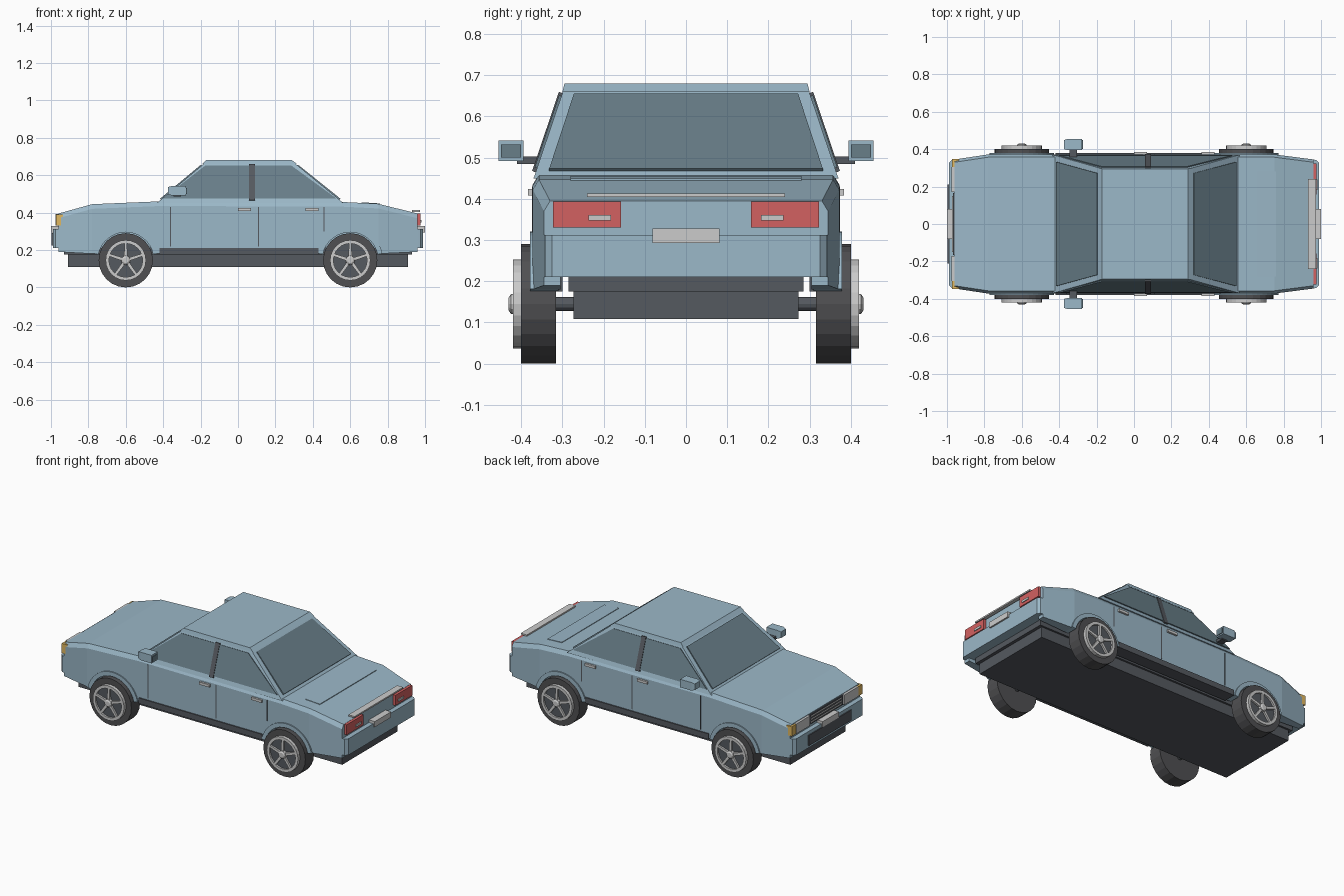
import bpy, bmesh, math
from mathutils import Vector

if "Cube" in bpy.data.objects:
    bpy.data.objects.remove(bpy.data.objects["Cube"])

def mat(name, r, g, b):
    m = bpy.data.materials.new(name)
    m.diffuse_color = (r, g, b, 1)
    m.use_nodes = True
    m.node_tree.nodes["Principled BSDF"].inputs["Base Color"].default_value = m.diffuse_color
    return m

PAINT = mat("paint", .33, .48, .58)
GLASS = mat("glass", .14, .21, .25)
DARK = mat("dark_trim", .09, .10, .115)
RUBBER = mat("rubber", .08, .08, .085)
CHROME = mat("chrome", .62, .63, .62)
RED = mat("red_lens", .65, .12, .12)
AMBER = mat("amber_lens", .75, .48, .12)

def finish(name, bm, m):
    bmesh.ops.recalc_face_normals(bm, faces=bm.faces)
    me = bpy.data.meshes.new(name)
    bm.to_mesh(me)
    bm.free()
    ob = bpy.data.objects.new(name, me)
    if m:
        me.materials.append(m)
    bpy.context.collection.objects.link(ob)
    return ob

def loft(name, rings, m):
    """Skin a list of equal-length point rings and cap both ends."""
    bm = bmesh.new()
    vs = [[bm.verts.new(p) for p in r] for r in rings]
    n = len(vs[0])
    for a, b in zip(vs, vs[1:]):
        for i in range(n):
            j = (i + 1) % n
            bm.faces.new((a[i], a[j], b[j], b[i]))
    bm.faces.new(vs[0])
    bm.faces.new(vs[-1])
    return finish(name, bm, m)

def box(name, x, y, z, m):
    return loft(name, [[(x[0], y[0], k), (x[1], y[0], k), (x[1], y[1], k), (x[0], y[1], k)] for k in z], m)

def panel(name, pts, out, m, t=.005):
    """Thin plate on a sloped surface, thickened along the direction out."""
    o = Vector(out).normalized() * t
    return loft(name, [[Vector(p) - o for p in pts], [Vector(p) + o for p in pts]], m)

def circle(cx, y, cz, r, n, a0=0, a1=2 * math.pi):
    return [(cx + r * math.cos(a0 + (a1 - a0) * i / n), y, cz + r * math.sin(a0 + (a1 - a0) * i / n)) for i in range(n)]

def disc(name, cx, cz, profile, m, n=24):
    """Turned part along y; profile holds (y, radius) pairs."""
    return loft(name, [circle(cx, y, cz, r, n) for y, r in profile], m)

def ring(name, cx, cz, y0, y1, r0, r1, m, n=24, a0=0, a1=2 * math.pi):
    """Full or partial ring around the y axis."""
    bm = bmesh.new()
    secs = []
    full = abs(a1 - a0 - 2 * math.pi) < 1e-4
    for i in range(n if full else n + 1):
        a = a0 + (a1 - a0) * i / n
        secs.append([bm.verts.new((cx + r * math.cos(a), y, cz + r * math.sin(a)))
                     for r, y in ((r0, y0), (r1, y0), (r1, y1), (r0, y1))])
    pairs = list(zip(secs, secs[1:])) + ([(secs[-1], secs[0])] if full else [])
    for a, b in pairs:
        for i in range(4):
            j = (i + 1) % 4
            bm.faces.new((a[i], a[j], b[j], b[i]))
    if not full:
        bm.faces.new(secs[0])
        bm.faces.new(secs[-1])
    return finish(name, bm, m)

# Lower body lofted along x, with an open channel underneath
def section(x, hw, zb, zt):
    half = [(.305, .21), (.305, zb), (hw, zb), (hw, zt - .025), (hw - .015, zt)]
    return [(x, y, z) for y, z in half] + [(x, -y, z) for y, z in reversed(half)]

body = loft("body", [section(*s) for s in (
    (-.96, .345, .19, .395), (-.78, .372, .18, .445), (-.42, .372, .18, .46),
    (.55, .372, .18, .457), (.75, .372, .18, .447), (.96, .345, .19, .395))], PAINT)

# Wheel wells
for cx in (-.6, .6):
    for s in (-1, 1):
        cut = disc("wheel_well_cutter", cx, .145, [(s * .30, .158), (s * .5, .158)], None, 32)
        cut.hide_render = True
        mod = body.modifiers.new("wheel_well", 'BOOLEAN')
        mod.object = cut
        mod.solver = 'EXACT'
        bpy.context.view_layer.objects.active = body
        bpy.ops.object.modifier_apply(modifier=mod.name)
        bpy.data.objects.remove(cut)

# Cabin and roof
def rect(x0, x1, w, z):
    return [(x0, -w, z), (x1, -w, z), (x1, w, z), (x0, w, z)]

loft("cabin", [rect(-.435, .565, .37, .45), rect(-.18, .305, .298, .663)], PAINT)
loft("roof", [rect(-.19, .315, .30, .66), rect(-.17, .288, .295, .68)], PAINT)

# Front and rear glass
for name, xb, xt, d in (("windshield", -.414, -.195, -1), ("rear_window", .545, .318, 1)):
    panel(name, [(xb, -.332, .47), (xb, .332, .47), (xt, .272, .652), (xt, -.272, .652)], (d * .2, 0, .24), GLASS)

# Parts on both sides
for s in (-1, 1):
    tag = "left" if s < 0 else "right"
    def side_y(z):
        return s * (.371 - .338 * (z - .45))
    def sp(pts):
        return [(x, side_y(z), z) for x, z in pts]
    def sbox(name, x, y, z, m):
        return box(f"{tag}_{name}", x, (s * y[0], s * y[1]), z, m)
    out = (0, s, .34)
    panel(tag + "_side_window", sp([(-.40, .475), (.525, .475), (.285, .65), (-.175, .65)]), out, GLASS)
    panel(tag + "_door_pillar", sp([(.06, .465), (.09, .465), (.09, .657), (.06, .657)]), out, DARK, .008)
    sbox("sill", (-.42, .43), (.30, .379), (.175, .21), DARK)
    for x in (-.36, .11, .46):
        sbox("door_seam", (x - .003, x + .003), (.36, .3735), (.30 if x > .4 else .22, .43), DARK)
    for x in (.0, .36):
        sbox("door_handle", (x, x + .07), (.365, .384), (.408, .424), CHROME)
    sbox("mirror_arm", (-.345, -.305), (.34, .41), (.485, .503), DARK)
    loft(tag + "_mirror", [[(x, s * (.425 + a * w), .517 + b * h) for a, b in ((-1, -1), (1, -1), (1, 1), (-1, 1))]
                           for x, w, h in ((-.375, .024, .019), (-.355, .03, .025), (-.278, .03, .025))], PAINT)
    sbox("mirror_glass", (-.28, -.274), (.401, .449), (.50, .532), GLASS)
    # Lamps
    sbox("tail_light", (.94, .976), (.158, .323), (.33, .394), RED)
    sbox("reverse_light", (.97, .981), (.182, .237), (.347, .361), CHROME)
    sbox("headlight", (-.975, -.94), (.17, .305), (.33, .392), CHROME)
    sbox("turn_signal", (-.973, -.935), (.305, .347), (.33, .39), AMBER)

    # Wheels, arches and axles
    for cx in (-.6, .6):
        p = f"{tag}_{'front' if cx < 0 else 'rear'}_"
        cz = .145
        ring(p + "wheel_arch", cx, cz, s * .31, s * .379, .150, .176, PAINT, 16, .21, math.pi - .21)
        disc(p + "tire", cx, cz, [(s * .315, .145), (s * .40, .145)], RUBBER)
        disc(p + "wheel_dish", cx, cz, [(s * .39, .105), (s * .409, .10)], DARK)
        ring(p + "rim", cx, cz, s * .395, s * .42, .09, .108, CHROME)
        disc(p + "hub", cx, cz, [(s * .40, .026), (s * .425, .024), (s * .431, .015)], CHROME, 12)
        disc(p + "axle", cx, cz, [(s * .25, .017), (s * .32, .017)], DARK, 12)
        for k in range(5):
            a = math.pi / 2 + k * math.tau / 5
            u, v = Vector((math.cos(a), 0, math.sin(a))), Vector((-math.sin(a), 0, math.cos(a)))
            c = Vector((cx, 0, cz))
            foot = [c + u * r + v * w for r, w in ((.015, -.009), (.095, -.007), (.095, .007), (.015, .009))]
            loft(p + "spoke", [[q + Vector((0, s * y, 0)) for q in foot] for y in (.403, .42)], CHROME)

# Underbody
box("underbody", (-.91, .91), (-.273, .273), (.108, .18), DARK)
box("floor", (-.93, .93), (-.285, .285), (.175, .215), DARK)

# Bumpers, plates and end trim
for d, name in ((-1, "front"), (1, "rear")):
    loft(name + "_bumper", [[(d * .935, -.348, z), (d * .975, -.342, z), (d * .99, -.325, z),
                             (d * .99, .325, z), (d * .975, .342, z), (d * .935, .348, z)] for z in (.21, .312)], PAINT)
    box(name + "_plate", (d * .95, d * 1.0), (-.081, .081), (.293, .328), CHROME)
box("bumper_intake", (-.996, -.97), (-.21, .21), (.225, .29), DARK)
box("grille", (-.967, -.94), (-.165, .165), (.33, .39), DARK)
for z in (.342, .36, .378):
    box("grille_bar", (-.973, -.95), (-.15, .15), (z - .003, z + .003), CHROME)
box("trunk_trim", (.93, .972), (-.24, .24), (.404, .413), CHROME)
panel("trunk_panel", [(.66, -.28, .451), (.76, -.28, .445), (.76, .28, .445), (.66, .28, .451)], (.05, 0, 1), PAINT, .004)
